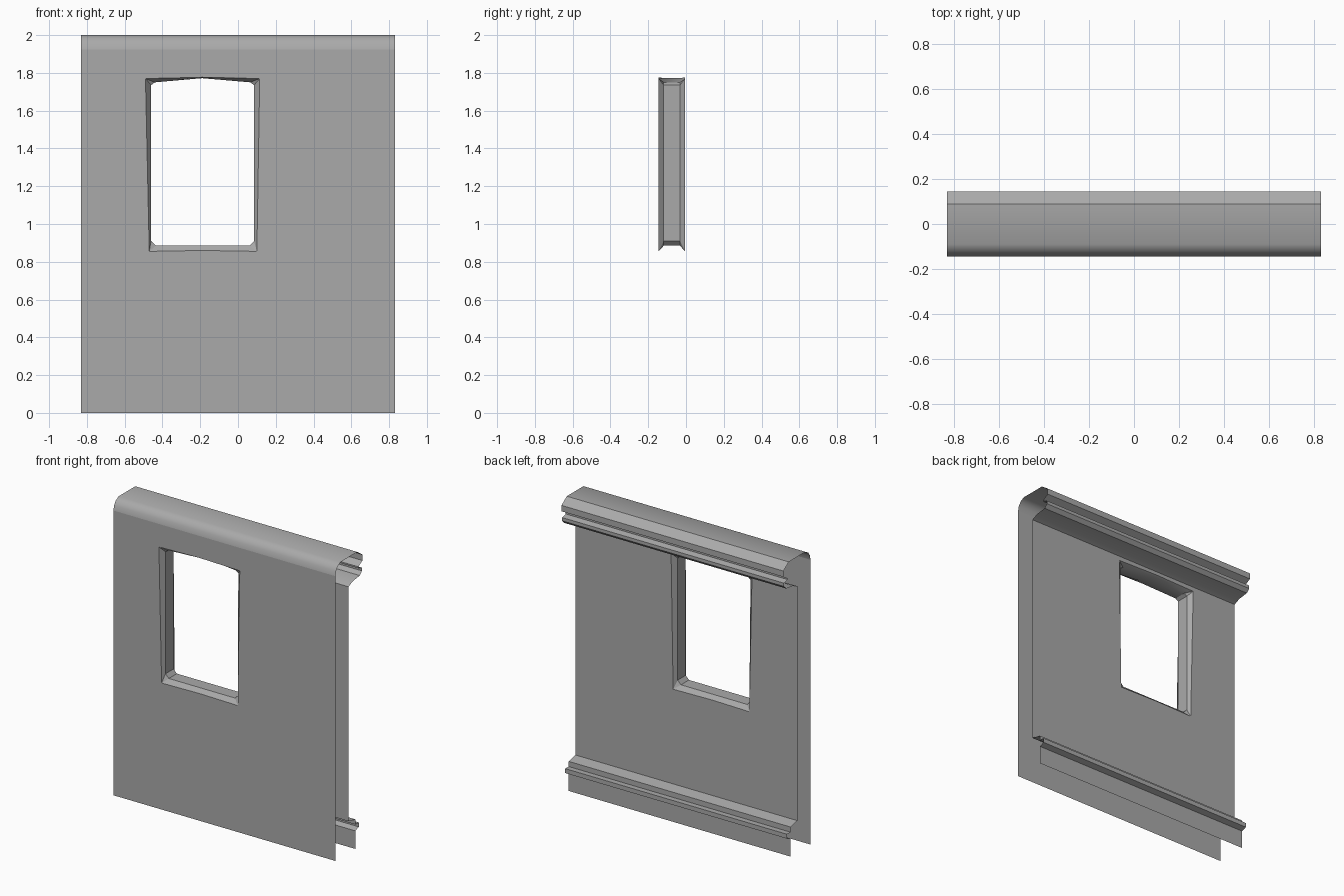
import bpy, bmesh, math
from mathutils import Vector

cube = bpy.data.objects.get("Cube")
if cube:
    bpy.data.objects.remove(cube, do_unlink=True)

HALF = 0.83                  # half width of the panel
FRONT, REAR = -0.145, -0.005   # y of the two sheets
CURVE_Z, WALL_TOP, WALL_BASE = 1.925, 1.80, 0.215

grey = bpy.data.materials.new("plain grey")
grey.use_nodes = True
grey.diffuse_color = (0.4, 0.4, 0.4, 1)
grey.node_tree.nodes["Principled BSDF"].inputs["Base Color"].default_value = grey.diffuse_color


def finish(name, bm):
    mesh = bpy.data.meshes.new(name)
    bm.to_mesh(mesh)
    bm.free()
    mesh.materials.append(grey)
    obj = bpy.data.objects.new(name, mesh)
    bpy.context.collection.objects.link(obj)
    bpy.ops.object.select_all(action='DESELECT')
    obj.select_set(True)
    bpy.context.view_layer.objects.active = obj
    bpy.ops.object.shade_smooth_by_angle(angle=math.radians(30))
    return obj


def moulding(name, profile):
    """Sweep an open (y, z) profile across the width, front to back."""
    bm = bmesh.new()
    rows = [[bm.verts.new((x, y, z)) for x in (-HALF, HALF)] for y, z in profile]
    for a, b in zip(rows, rows[1:]):
        bm.faces.new((a[0], a[1], b[1], b[0]))
    return finish(name, bm)


def sheet(name, y, bottom, top, hole, facing):
    """Flat upright sheet with a window hole."""
    bm = bmesh.new()
    rim = [(-HALF, bottom), (HALF, bottom), (HALF, top), (-HALF, top)]
    for loop in (rim, hole):
        vs = [bm.verts.new((x, y, z)) for x, z in loop]
        for i, v in enumerate(vs):
            bm.edges.new((vs[i - 1], v))
    bmesh.ops.triangle_fill(bm, edges=bm.edges[:], use_beauty=True,
                            normal=Vector((0, facing, 0)))
    bm.normal_update()
    for f in bm.faces:
        if f.normal.y * facing < 0:
            f.normal_flip()
    return finish(name, bm)


# Window outlines: mid sill, right, mid head, left
throat = [(-0.19, 0.885), (0.06, 0.885), (0.085, 0.91), (0.085, 1.735), (0.065, 1.75),
          (-0.19, 1.772), (-0.44, 1.75), (-0.46, 1.735), (-0.46, 0.91), (-0.435, 0.885)]
mouth = [(-0.19, 0.86), (0.10, 0.855), (0.115, 1.77), (-0.19, 1.777), (-0.49, 1.77), (-0.47, 0.855)]
corner_map = [0, 1, 1, 2, 2, 3, 4, 4, 5, 5]   # throat point -> mouth point

# Front and rear sheets
sheet("front_sheet", FRONT, 0, CURVE_Z, mouth, -1)
sheet("rear_wall", REAR, WALL_BASE, WALL_TOP, mouth, 1)

# Flared window reveal joining both sheets
bm = bmesh.new()
rings = []
for y, outline in ((FRONT, mouth), (FRONT + 0.027, throat), (REAR - 0.027, throat), (REAR, mouth)):
    vs = [bm.verts.new((x, y, z)) for x, z in outline]
    rings.append([vs[i] for i in corner_map] if outline is mouth else vs)
for a, b in zip(rings, rings[1:]):
    for i in range(len(throat)):
        quad = (a[i - 1], a[i], b[i], b[i - 1])
        bm.faces.new(list(dict.fromkeys(quad)))
finish("window_reveal", bm)

# Rounded front edge, flat top and stepped rear cornice
moulding("top_cornice", [
    (FRONT, CURVE_Z), (-0.138, 1.957), (-0.12, 1.983), (-0.09, 2.0), (0.088, 2.0),
    (0.145, 1.96), (0.145, 1.92), (0.10, 1.895), (0.10, 1.885), (0.138, 1.875),
    (0.138, 1.853), (0.115, 1.83), (0.04, 1.82), (REAR, WALL_TOP)])

# Rear skirting board with a small projecting bead
moulding("skirting", [
    (REAR, WALL_BASE), (0.068, 0.20), (0.068, 0.165), (0.105, 0.165),
    (0.105, 0.135), (0.068, 0.122), (0.068, 0)])
